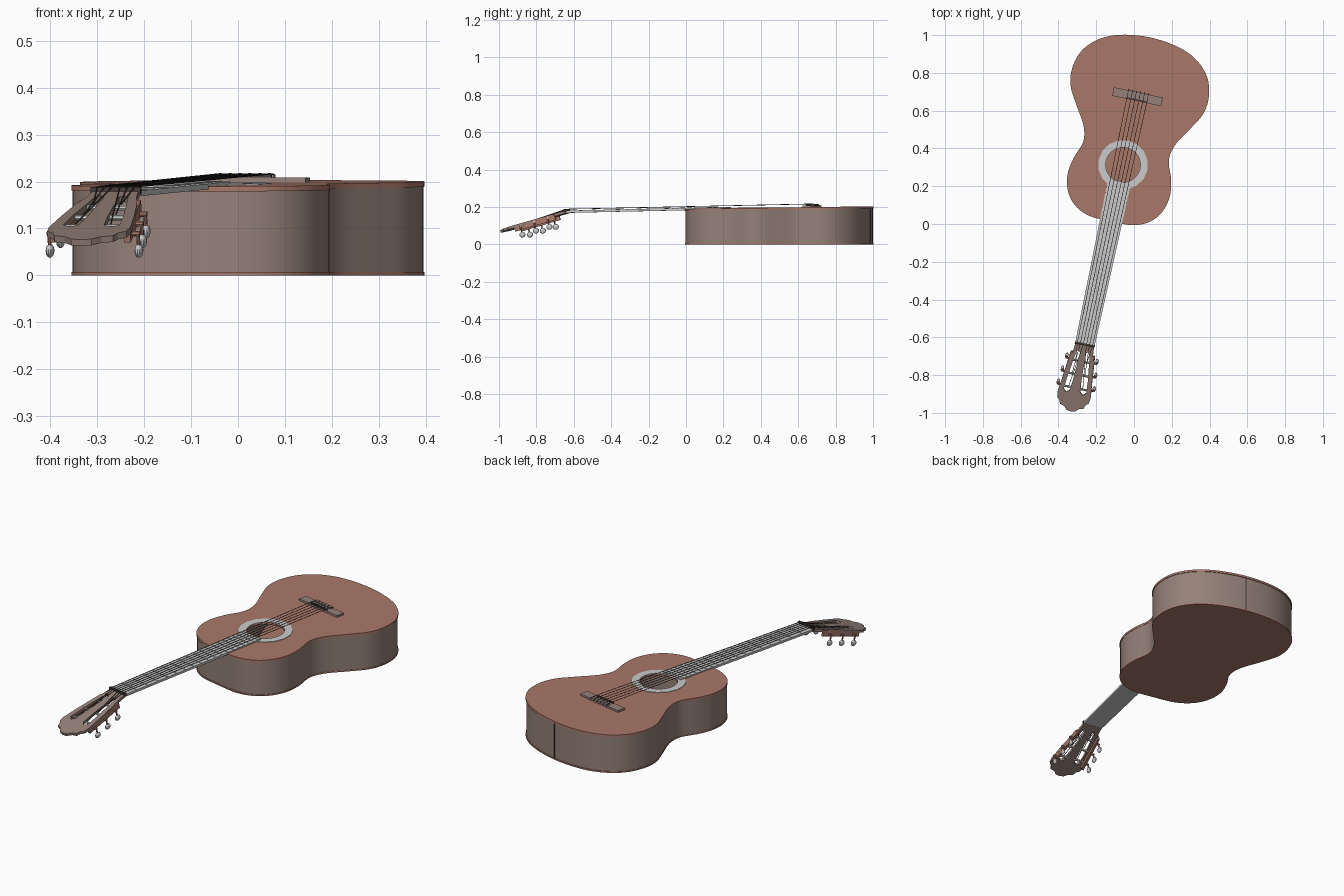
import bpy, bmesh, math
from mathutils import Matrix, Vector

if "Cube" in bpy.data.objects:
    bpy.data.objects.remove(bpy.data.objects["Cube"])

def material(name, rgb):
    m = bpy.data.materials.new(name)
    m.diffuse_color = (*rgb, 1)
    m.use_nodes = True
    m.node_tree.nodes["Principled BSDF"].inputs["Base Color"].default_value = m.diffuse_color
    return m

RED = material("red_brown_wood", (.40, .19, .14))
WOOD = material("grey_brown_wood", (.30, .22, .19))
DARK = material("dark_trim", (.06, .045, .04))

# Guitar frame: origin under the sound hole, +y to the tail, turned 12 degrees
BODY = Matrix.Translation((-.058, .313, 0)) @ Matrix.Rotation(math.radians(-12), 4, 'Z')
# Head frame: origin at the nut, tilted back
HEAD = BODY @ Matrix.Translation((0, -.97, .181)) @ Matrix.Rotation(math.radians(16), 4, 'X')

def finish(name, bm, mat, frame):
    bmesh.ops.recalc_face_normals(bm, faces=bm.faces[:])
    me = bpy.data.meshes.new(name)
    bm.to_mesh(me)
    bm.free()
    ob = bpy.data.objects.new(name, me)
    bpy.context.collection.objects.link(ob)
    ob.matrix_world = frame
    if mat:
        me.materials.append(mat)
    return ob

def plate(name, loops, z0, z1, mat=None, frame=BODY, tilt0=0, tilt1=0):
    """Flat slab from an outline and optional hole loops; tilts slope its two faces along y."""
    bm = bmesh.new()
    for loop in loops:
        vs = [bm.verts.new((x, y, 0)) for x, y in loop]
        for i, v in enumerate(vs):
            bm.edges.new((v, vs[i - 1]))
    bmesh.ops.triangle_fill(bm, use_beauty=True, edges=bm.edges[:])
    low = bm.verts[:]
    ext = bmesh.ops.extrude_face_region(bm, geom=bm.faces[:], use_keep_orig=True)
    for v in low:
        v.co.z = z0 + tilt0 * v.co.y
    for v in ext["geom"]:
        if isinstance(v, bmesh.types.BMVert):
            v.co.z = z1 + tilt1 * v.co.y
    return finish(name, bm, mat, frame)

def add_box(bm, centre, size):
    bmesh.ops.create_cube(bm, size=1, matrix=Matrix.Translation(centre) @ Matrix.Diagonal((*size, 1)))

def box(name, centre, size, mat=None, frame=BODY):
    bm = bmesh.new()
    add_box(bm, centre, size)
    return finish(name, bm, mat, frame)

def add_rod(bm, a, b, r, sides=8):
    a, b = Vector(a), Vector(b)
    rot = (b - a).to_track_quat('Z', 'Y').to_matrix().to_4x4()
    bmesh.ops.create_cone(bm, cap_ends=True, segments=sides, radius1=r, radius2=r,
                          depth=(b - a).length, matrix=Matrix.Translation((a + b) / 2) @ rot)

def circle(r, n):
    return [(r * math.cos(2 * math.pi * i / n), r * math.sin(2 * math.pi * i / n)) for i in range(n)]

def smooth_loop(pts, steps):
    out, n = [], len(pts)
    for i in range(n):
        p0, p1, p2, p3 = (Vector(pts[(i + k) % n]) for k in (-1, 0, 1, 2))
        for s in range(steps):
            t = s / steps
            out.append(tuple(.5 * (2 * p1 + (p2 - p0) * t + (2 * p0 - 5 * p1 + 4 * p2 - p3) * t * t
                                   + (3 * p1 - p0 - 3 * p2 + p3) * t ** 3)))
    return out

def mirrored(half):
    return half + [(-x, y) for x, y in reversed(half) if x > 0]

def scaled(loop, k):
    return [(x * k, .19 + (y - .19) * k) for x, y in loop]

# Body: hollow sides, back and sloping top with a sound hole
half = [(0, -.306), (.12, -.301), (.205, -.262), (.257, -.195), (.277, -.11), (.264, -.02),
        (.232, .075), (.248, .16), (.308, .26), (.358, .35), (.37, .44), (.343, .54),
        (.27, .62), (.16, .67), (0, .69)]
outline = smooth_loop(mirrored(half), 5)
SL = .0131
plate("body_sides", [scaled(outline, .993), scaled(outline, .97)], .003, .188, WOOD, tilt1=SL)
plate("body_back", [outline], 0, .007, RED)
plate("body_top", [outline, circle(.092, 32)], .183, .194, RED, tilt0=SL, tilt1=SL)
plate("sound_hole_rosette", [circle(.132, 16), circle(.092, 32)], .192, .1965, tilt0=SL, tilt1=SL)
box("tail_seam", (0, .686, .098), (.007, .004, .18), DARK)

# Neck and fretboard, rising gently towards the body
def board_z(y):
    return .181 + .0215 * (y + .97)

plate("fretboard", [[(-.052, -.97), (.052, -.97), (.062, -.088), (-.062, -.088)]],
      board_z(0) - .012, board_z(0), tilt0=.0215, tilt1=.0215)
bm = bmesh.new()
for n in range(1, 19):
    y = -.97 + 1.339 * (1 - 2 ** (-n / 12))
    add_box(bm, (0, y, board_z(y) + .0005), (.103 + .0227 * (y + .97), .004, .003))
finish("frets", bm, None, BODY)
box("nut", (0, -.972, .18), (.108, .012, .016), DARK)

# Bridge with tie block and saddle
box("bridge_base", (0, .369, .203), (.265, .046, .012), WOOD)
box("bridge_tie_block", (0, .384, .211), (.116, .018, .008), WOOD)
box("bridge_saddle", (0, .352, .211), (.116, .006, .009), DARK)

# Slotted headstock
head = [(.05, 0), (.054, -.05), (.066, -.1), (.08, -.2), (.089, -.285), (.086, -.315),
        (.07, -.33), (.064, -.35), (.04, -.357), (.022, -.376), (0, -.38)]
slot = [(.016, -.05), (.026, -.04), (.036, -.05), (.056, -.2), (.061, -.265),
        (.045, -.28), (.028, -.265), (.022, -.2)]
plate("headstock", [mirrored(head), slot, [(-x, y) for x, y in slot]], -.014, 0, WOOD, HEAD)

# Tuners: side rails, rollers, bent shafts and knobs
TUNERS = (-.1, -.175, -.25)
for side, label in ((-1, "left"), (1, "right")):
    rail = [(.056, -.06), (.066, -.06), (.088, -.285), (.073, -.285)]
    plate(label + "_tuner_rail", [[(side * x, y) for x, y in rail]], -.034, -.004, RED, HEAD)
    rollers, shafts, knobs = bmesh.new(), bmesh.new(), bmesh.new()
    for y in TUNERS:
        edge = .066 + .1 * (-.06 - y)
        x = side * (edge + .012)
        add_rod(rollers, (side * .014, y, -.01), (side * edge, y, -.01), .006)
        add_rod(shafts, (side * (edge - .006), y, -.024), (x + side * .004, y, -.024), .006)
        add_rod(shafts, (x, y, -.02), (x, y, -.052), .004)
        bmesh.ops.create_uvsphere(knobs, u_segments=12, v_segments=8, radius=1,
                                  matrix=Matrix.Translation((x, y, -.062)) @ Matrix.Diagonal((.009, .017, .015, 1)))
    finish(label + "_tuner_rollers", rollers, None, HEAD)
    finish(label + "_tuner_shafts", shafts, RED, HEAD)
    finish(label + "_tuner_knobs", knobs, None, HEAD)

# Strings: roller to nut, nut to saddle, saddle to tie block
to_body = BODY.inverted() @ HEAD
bm = bmesh.new()
for i in range(6):
    k = (i - 2.5) / 2.5
    rank = min(i, 5 - i)
    y = TUNERS[rank]
    x = math.copysign(.03 + .06 * (-.1 - y), k)
    path = [to_body @ Vector((x, y, -.003)), Vector((k * .041, -.972, .189)),
            Vector((k * .054, .352, .2165)), Vector((k * .054, .392, .2155)), Vector((k * .054, .397, .207))]
    for a, b in zip(path, path[1:]):
        add_rod(bm, a, b, .0016, 6)
finish("strings", bm, DARK, BODY)

# Smooth shading with sharp edges kept
bpy.ops.object.select_all(action='SELECT')
bpy.context.view_layer.objects.active = bpy.context.selected_objects[0]
bpy.ops.object.shade_smooth_by_angle(angle=math.radians(30))
